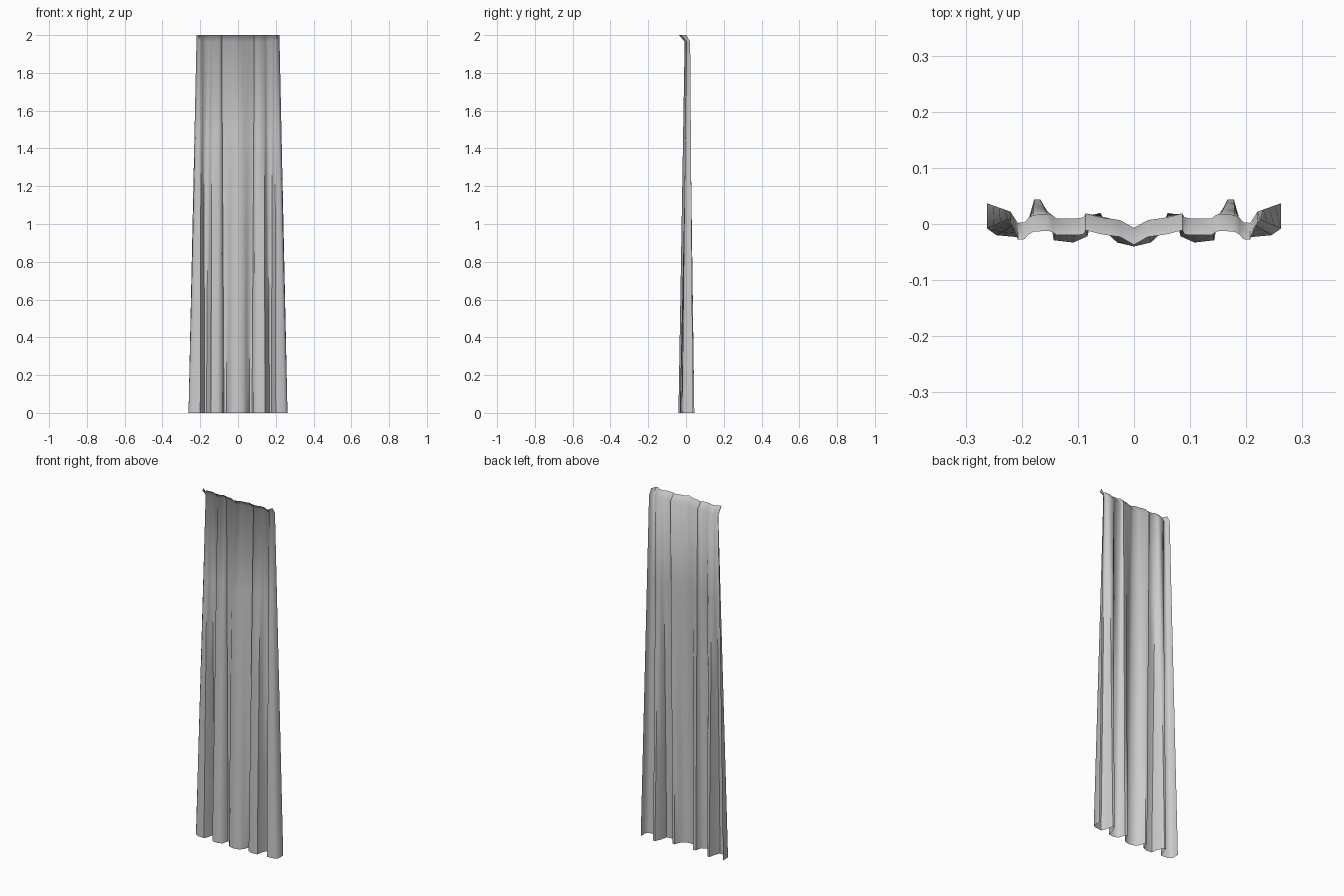
import bpy

if "Cube" in bpy.data.objects:
    bpy.data.objects.remove(bpy.data.objects["Cube"])

# Half cross-sections from the centre fold to the outer edge (x, y)
hem = [(0, -.04), (.03, -.033), (.046, -.018), (.06, .02), (.074, .016),
       (.083, -.022), (.108, -.033), (.143, -.029), (.15, .01), (.167, .044),
       (.178, .044), (.192, -.008), (.2, -.024), (.245, -.02), (.262, -.008), (.262, .037)]
neck = [(0, -.007), (.025, .007), (.04, .009), (.06, .012), (.086, .019),
        (.09, .012), (.1, .01), (.138, .01), (.146, .016), (.155, .018),
        (.18, .016), (.188, .011), (.195, .003), (.207, .002), (.214, .012), (.22, .022)]


def full(half):
    return [(-x, y) for x, y in half[:0:-1]] + half


def blend(t):
    return [(a[0] + (b[0] - a[0]) * t, a[1] + (b[1] - a[1]) * t) for a, b in zip(hem, neck)]


# Tapered pleated cloth, with a heading that tips forward at the top
rows = [(blend(i / 4), 1.965 * i / 4) for i in range(5)]
rows.append(([(x, y - .03 if x < .21 else y - .02) for x, y in neck], 2.0))

verts, faces = [], []
for half, z in rows:
    verts += [(x, y, z) for x, y in full(half)]
n = len(full(hem))
for r in range(len(rows) - 1):
    for i in range(n - 1):
        a = r * n + i
        faces.append((a, a + 1, a + n + 1, a + n))

mesh = bpy.data.meshes.new("curtain")
mesh.from_pydata(verts, [], faces)
curtain = bpy.data.objects.new("curtain", mesh)
bpy.context.collection.objects.link(curtain)

bpy.context.view_layer.objects.active = curtain
curtain.select_set(True)
bpy.ops.object.shade_smooth_by_angle(angle=1.0)
